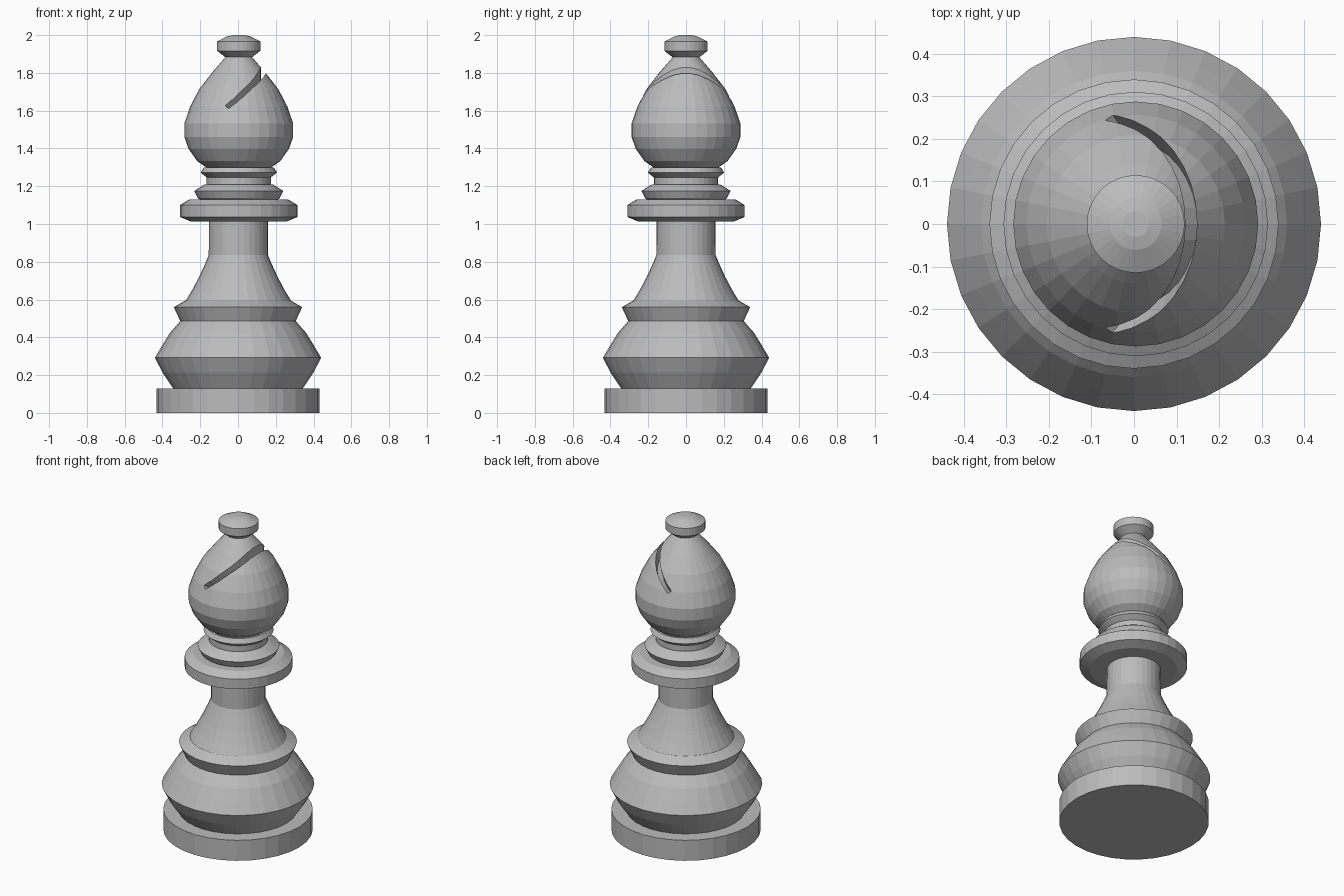
import bpy, bmesh, math
from mathutils import Vector

if "Cube" in bpy.data.objects:
    bpy.data.objects.remove(bpy.data.objects["Cube"], do_unlink=True)

SIDES = 32

grey = bpy.data.materials.new("plain grey")
grey.use_nodes = True
grey.diffuse_color = (0.5, 0.5, 0.5, 1)
grey.node_tree.nodes["Principled BSDF"].inputs["Base Color"].default_value = (0.5, 0.5, 0.5, 1)


def add_object(name, bm):
    bmesh.ops.recalc_face_normals(bm, faces=bm.faces)
    mesh = bpy.data.meshes.new(name)
    bm.to_mesh(mesh)
    bm.free()
    mesh.materials.append(grey)
    obj = bpy.data.objects.new(name, mesh)
    bpy.context.collection.objects.link(obj)
    return obj


def loft(name, rings, cyclic=False):
    """Join rings of points with quads, then close both ends or the loop."""
    bm = bmesh.new()
    loops = [[bm.verts.new(p) for p in ring] for ring in rings]
    pairs = list(zip(loops, loops[1:]))
    for low, high in pairs:
        count = len(low)
        for i in range(count):
            j = (i + 1) % count
            bm.faces.new((low[i], low[j], high[j], high[i]))
    bm.faces.new(loops[0][::-1])
    bm.faces.new(loops[-1])
    return add_object(name, bm)


def turned(name, profile, x=0.0):
    """Lathe (radius, height) points into a closed faceted solid."""
    turn = [math.tau * i / SIDES for i in range(SIDES)]
    return loft(name, [[(x + r * math.cos(a), r * math.sin(a), z) for a in turn]
                       for r, z in profile])


# Foot and lower body
turned("base_disc", [(0.431, 0), (0.431, 0.13)])
turned("lower_body", [(0.342, 0.128), (0.40, 0.214), (0.44, 0.292), (0.40, 0.36),
                      (0.36, 0.425), (0.305, 0.487)])
turned("body_ring", [(0.305, 0.485), (0.34, 0.56), (0.28, 0.594)])

# Stem with flared foot
turned("stem", [(0.28, 0.592), (0.245, 0.65), (0.208, 0.72), (0.178, 0.785),
                (0.157, 0.835), (0.156, 1.02)], 0.002)

# Collar stack
turned("collar", [(0.252, 1.013), (0.311, 1.037), (0.311, 1.10), (0.262, 1.13)], 0.004)
turned("upper_collar", [(0.205, 1.128), (0.217, 1.137), (0.236, 1.175), (0.18, 1.21)], 0.004)
turned("neck", [(0.17, 1.205), (0.17, 1.25)], 0.004)
turned("neck_ring", [(0.168, 1.245), (0.202, 1.272), (0.185, 1.30)], 0.004)

# Domed head
head = turned("head", [(0.17, 1.298), (0.22, 1.333), (0.266, 1.398), (0.288, 1.46),
                       (0.288, 1.533), (0.257, 1.623), (0.21, 1.713),
                       (0.14, 1.803), (0.07, 1.884)], 0.004)
turned("finial", [(0.07, 1.882), (0.115, 1.917), (0.115, 1.966), (0.061, 1.993),
                  (0.03, 2.0)], 0.004)

# Slanted slot: a conical band swept around the head, sinking as it goes in
along = Vector((1, 0, 1)).normalized()
across = Vector((1, 0, -1)).normalized()
side = Vector((0, 1, 0))
start = Vector((-0.063, 0, 1.622))
section = [(1.15, -0.019), (1.15, 0.019), (0.76, 0.019), (0.76, -0.019)]
rings = []
for i in range(17):
    a = math.pi * (i / 16 - 0.5)
    rings.append([start + along * (0.28 * s * math.cos(a)) + side * (0.255 * s * math.sin(a))
                  + across * (t + 0.28 * (1 - s)) for s, t in section])
cutter = loft("slot_cutter", rings)
cutter.hide_render = True

cut = head.modifiers.new("slot", "BOOLEAN")
cut.operation = "DIFFERENCE"
cut.solver = "EXACT"
cut.object = cutter
graph = bpy.context.evaluated_depsgraph_get()
head_mesh = bpy.data.meshes.new_from_object(head.evaluated_get(graph))
head.modifiers.clear()
head.data = head_mesh
bpy.data.objects.remove(cutter, do_unlink=True)
